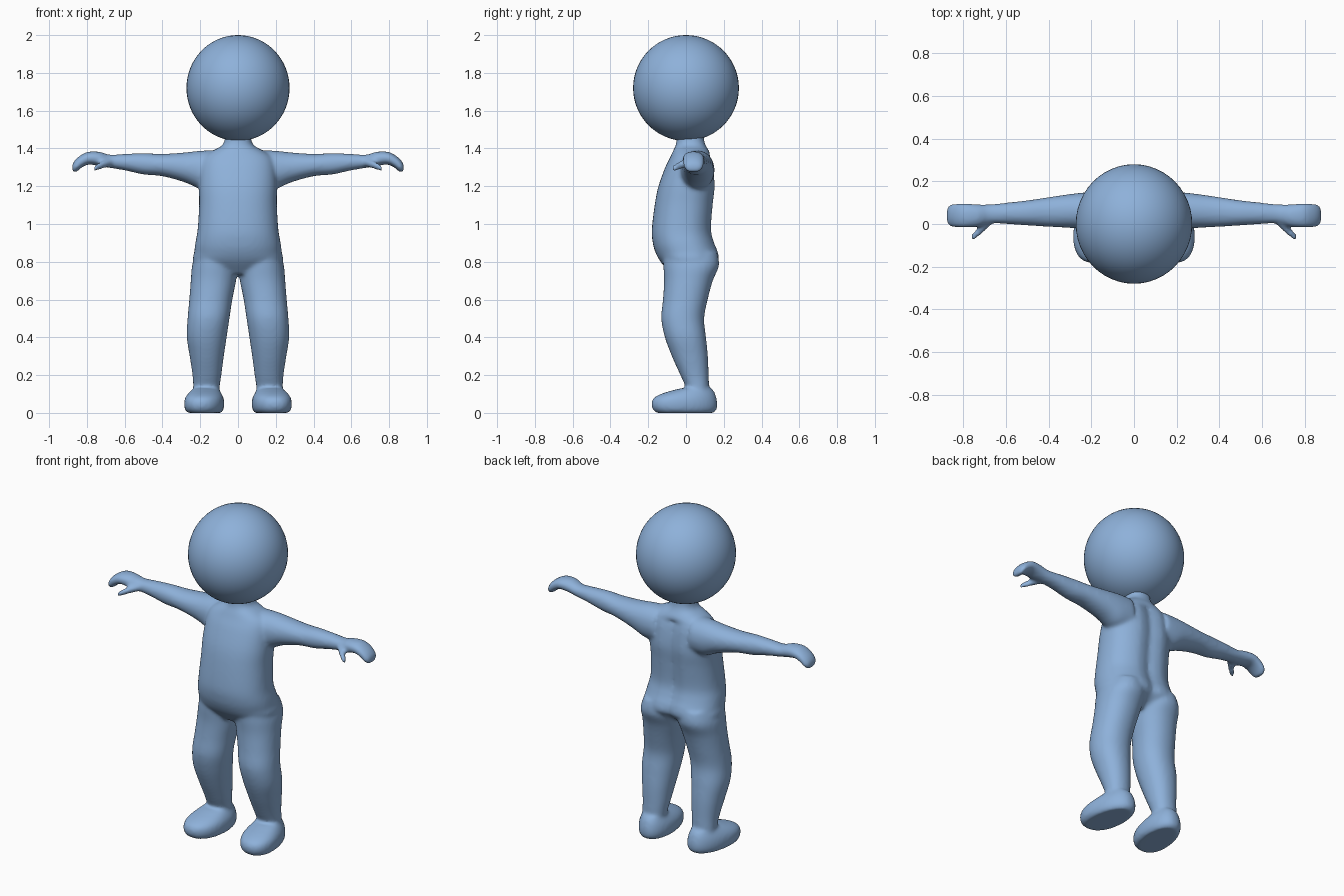
import bpy, bmesh, math

blue = bpy.data.materials.new("soft blue")
blue.diffuse_color = (0.27, 0.44, 0.70, 1)


def catmull(p0, p1, p2, p3, t):
    return [0.5 * (2 * b + (c - a) * t + (2 * a - 5 * b + 4 * c - d) * t * t
                   + (3 * b - a - 3 * c + d) * t ** 3)
            for a, b, c, d in zip(p0, p1, p2, p3)]


def loft(bm, rings, axis="z", side=1, power=2.0, warp=None, n=40, steps=4):
    """Skin rings (t, a0, a1, b0, b1): a/b are x/y extents along z, or y/z along x."""
    fine = []
    for i in range(len(rings) - 1):
        q = [rings[max(0, min(len(rings) - 1, i + k))] for k in (-1, 0, 1, 2)]
        fine += [catmull(*q, s / steps) for s in range(steps)]
    fine.append(rings[-1])
    loops = []
    for t, a0, a1, b0, b1 in fine:
        loop = []
        for k in range(n):
            w = 2 * math.pi * k / n
            c, s = math.cos(w), math.sin(w)
            a = (a0 + a1) / 2 + (a1 - a0) / 2 * math.copysign(abs(c) ** (2 / power), c)
            b = (b0 + b1) / 2 + (b1 - b0) / 2 * math.copysign(abs(s) ** (2 / power), s)
            x, y, z = (a, b, t) if axis == "z" else (t, a, b)
            if warp:
                x, y, z = warp(x, y, z)
            loop.append(bm.verts.new((x * side, y, z)))
        loops.append(loop)
    faces = [bm.faces.new((p[k], p[(k + 1) % n], q[(k + 1) % n], q[k]))
             for p, q in zip(loops, loops[1:]) for k in range(n)]
    faces += [bm.faces.new(loops[0]), bm.faces.new(loops[-1])]
    bmesh.ops.recalc_face_normals(bm, faces=faces)


def spine(x, y, z):
    # shallow groove down the back
    if y > 0.03 and z < 1.36:
        y -= 0.022 * math.exp(-(x / 0.045) ** 2)
    return x, y, z


def toe_out(x, y, z):
    # foot wider at the toes and turned slightly outward
    return 0.176 - 0.1 * y + x * (1 - 0.5 * (y + 0.06)), y, z


bm = bmesh.new()

# Torso and neck
torso = [(z, -h, h, f, b) for z, h, f, b in (
    (0.735, 0.15, -0.08, 0.10), (0.80, 0.235, -0.135, 0.175),
    (0.85, 0.232, -0.162, 0.177), (0.90, 0.226, -0.176, 0.157),
    (0.97, 0.214, -0.181, 0.141), (1.10, 0.206, -0.166, 0.15),
    (1.20, 0.207, -0.146, 0.16), (1.30, 0.20, -0.11, 0.15),
    (1.355, 0.18, -0.083, 0.135), (1.39, 0.13, -0.067, 0.12),
    (1.415, 0.085, -0.055, 0.105), (1.45, 0.07, -0.05, 0.095),
    (1.52, 0.07, -0.05, 0.095))]
loft(bm, torso, power=2.3, warp=spine)

leg = [(0.07, .10, .235, .0, .122), (0.13, .098, .237, .0, .122),
       (0.20, .088, .241, -.03, .12), (0.30, .075, .256, -.075, .116),
       (0.40, .06, .271, -.112, .106), (0.50, .045, .267, -.131, .096),
       (0.60, .03, .258, -.122, .115), (0.70, .01, .25, -.116, .142),
       (0.78, .003, .243, -.12, .175), (0.85, .02, .22, -.12, .165)]
foot = [(0.0, -.09, .09, -.158, .148), (0.02, -.103, .103, -.177, .163),
        (0.05, -.107, .107, -.183, .166), (0.08, -.102, .102, -.17, .161),
        (0.105, -.088, .088, -.12, .153), (0.13, -.068, .068, -.03, .138)]
arm = [(0.12, -.04, .15, 1.18, 1.39), (0.20, -.03, .15, 1.185, 1.388),
       (0.28, -.02, .143, 1.22, 1.379), (0.40, -.013, .126, 1.253, 1.371),
       (0.50, -.007, .111, 1.262, 1.375), (0.60, .0, .10, 1.284, 1.371),
       (0.68, .002, .092, 1.297, 1.367), (0.73, -.013, .092, 1.305, 1.382),
       (0.79, -.018, .097, 1.315, 1.383), (0.83, -.018, .097, 1.297, 1.366),
       (0.86, -.012, .092, 1.272, 1.342), (0.878, .005, .075, 1.277, 1.317)]
thumb = [(0.67, -.005, .05, 1.305, 1.35), (0.71, -.042, .01, 1.294, 1.337),
         (0.74, -.068, -.026, 1.284, 1.324), (0.762, -.08, -.048, 1.278, 1.308)]

# Legs, feet, arms and thumbs on both sides
for side in (1, -1):
    loft(bm, leg, side=side, power=2.15)
    loft(bm, foot, side=side, power=2.2, warp=toe_out)
    loft(bm, arm, axis="x", side=side, power=2.1)
    loft(bm, thumb, axis="x", side=side, n=20)

mesh = bpy.data.meshes.new("body")
bm.to_mesh(mesh)
bm.free()
body = bpy.data.objects.new("body", mesh)
bpy.context.collection.objects.link(body)
mesh.materials.append(blue)

# Fuse the limbs into one soft skin
fuse = body.modifiers.new("fuse", "REMESH")
fuse.mode = "VOXEL"
fuse.voxel_size = 0.01
fuse.use_smooth_shade = True
soften = body.modifiers.new("soften", "SMOOTH")
soften.factor = 0.5
soften.iterations = 9

# Ball head
bpy.ops.mesh.primitive_uv_sphere_add(segments=48, ring_count=32, radius=0.28,
                                     location=(0, 0, 1.72))
head = bpy.context.object
head.name = "head"
head.scale = (0.975, 1, 1)
head.data.materials.append(blue)
bpy.ops.object.shade_smooth()
